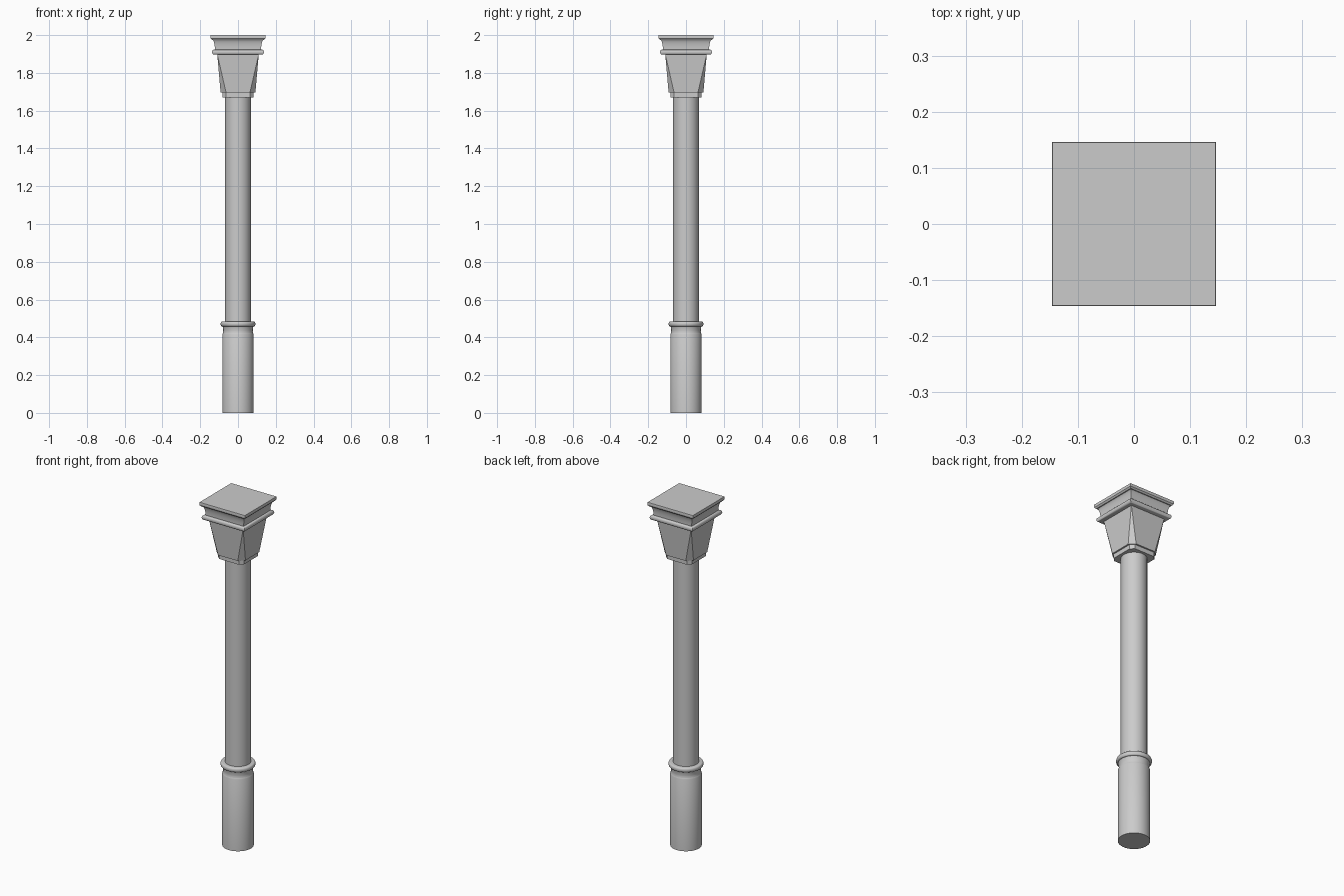
import bpy, bmesh, math

cube = bpy.data.objects.get("Cube")
if cube:
    bpy.data.objects.remove(cube, do_unlink=True)

stone = bpy.data.materials.new("light grey stone")
stone.use_nodes = True
grey = (0.6, 0.6, 0.6, 1)
stone.diffuse_color = grey
stone.node_tree.nodes["Principled BSDF"].inputs["Base Color"].default_value = grey


def circle(r, sides=48):
    return [(r * math.cos(math.tau * i / sides), r * math.sin(math.tau * i / sides))
            for i in range(sides)]


def square(h):
    return [(h, -h), (h, h), (-h, h), (-h, -h)]


def clipped_square(h, flat):
    """Square of half width h whose sides keep a flat of half width flat."""
    return [(h, -flat), (h, flat), (flat, h), (-flat, h),
            (-h, flat), (-h, -flat), (-flat, -h), (flat, -h)]


def loft(name, sections):
    """Skin a stack of (z, outline) sections and close both ends."""
    bm = bmesh.new()
    rings = [[bm.verts.new((x, y, z)) for x, y in outline] for z, outline in sections]
    for low, high in zip(rings, rings[1:]):
        n = len(low)
        for i in range(n):
            j = (i + 1) % n
            bm.faces.new((low[i], low[j], high[j], high[i]))
    bm.faces.new(rings[0][::-1])
    bm.faces.new(rings[-1])
    bmesh.ops.remove_doubles(bm, verts=bm.verts, dist=0.0001)
    bmesh.ops.recalc_face_normals(bm, faces=bm.faces)
    mesh = bpy.data.meshes.new(name)
    bm.to_mesh(mesh)
    bm.free()
    mesh.materials.append(stone)
    obj = bpy.data.objects.new(name, mesh)
    bpy.context.collection.objects.link(obj)
    bpy.ops.object.select_all(action='DESELECT')
    obj.select_set(True)
    bpy.context.view_layer.objects.active = obj
    bpy.ops.object.shade_smooth_by_angle(angle=math.radians(35))
    return obj


def bulge(z0, z1, r, depth, steps=8):
    """Half-round moulding profile as (z, half width) pairs; negative depth is hollow."""
    return [(z0 + (z1 - z0) * (1 - math.cos(math.pi * i / steps)) / 2,
             r + depth * math.sin(math.pi * i / steps)) for i in range(steps + 1)]


def cavetto(z0, z1, r0, r1, steps=8):
    """Hollow quarter curve that flares outward toward the top."""
    quarter = [math.pi / 2 * i / steps for i in range(steps + 1)]
    return [(z0 + (z1 - z0) * math.sin(a), r0 + (r1 - r0) * (1 - math.cos(a)))
            for a in quarter]


# Round pedestal, hollow neck and rounded ring
loft("pedestal", [(z, circle(r)) for z, r in [(0, 0.083), (0.415, 0.083), (0.422, 0.08)]])
loft("pedestal_neck", [(z, circle(r)) for z, r in
                       [(0.422, 0.08)] + cavetto(0.43, 0.46, 0.078, 0.084)])
loft("pedestal_ring", [(z, circle(r)) for z, r in bulge(0.458, 0.484, 0.084, 0.008)])

# Plain round shaft
loft("shaft", [(0.48, circle(0.068)), (1.68, circle(0.068))])

# Capital: collar, then a bell that turns from clipped square to full square
loft("capital_collar", [(1.67, clipped_square(0.083, 0.063)),
                        (1.70, clipped_square(0.083, 0.063))])
loft("capital_bell", [(1.695, clipped_square(0.092, 0.063)),
                      (1.90, clipped_square(0.11, 0.11))])

# Square mouldings and top slab
loft("capital_band", [(z, square(h)) for z, h in bulge(1.897, 1.923, 0.128, 0.009)])
loft("capital_flare", [(z, square(h)) for z, h in cavetto(1.92, 1.978, 0.122, 0.138)])
loft("top_slab", [(z, square(h)) for z, h in
                  [(1.975, 0.138), (1.983, 0.145), (1.997, 0.146), (2.0, 0.145)]])
